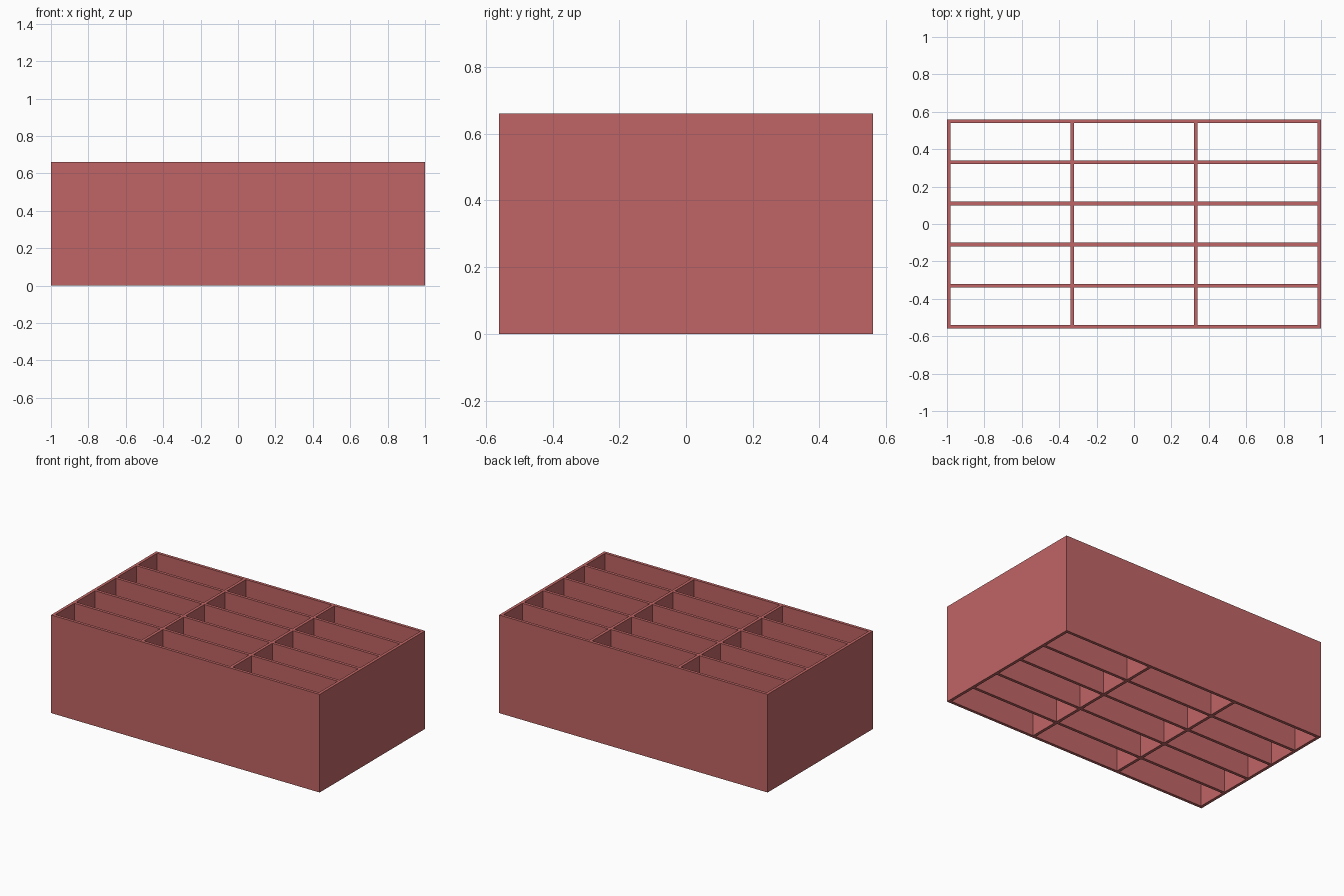
import bpy
import bmesh

cube = bpy.data.objects.get("Cube")
if cube:
    bpy.data.objects.remove(cube, do_unlink=True)

HEIGHT = 0.66
WALL = 0.02
COLUMNS, ROWS = 3, 5
PITCH_X, PITCH_Y = 0.66, 0.22

# One flat colour for the whole tray
red = bpy.data.materials.new("dusty_red")
red.use_nodes = True
colour = (0.53, 0.13, 0.13, 1.0)
red.diffuse_color = colour
red.node_tree.nodes["Principled BSDF"].inputs["Base Color"].default_value = colour


def wall_lines(count, pitch):
    """Both faces of every evenly spaced wall, centred on zero."""
    lines = []
    for i in range(count + 1):
        centre = (i - count / 2) * pitch
        lines += [centre - WALL / 2, centre + WALL / 2]
    return lines


xs = wall_lines(COLUMNS, PITCH_X)
ys = wall_lines(ROWS, PITCH_Y)

# Flat lattice: outer walls and dividers, leaving the compartments open
bm = bmesh.new()
grid = [[bm.verts.new((x, y, 0)) for y in ys] for x in xs]
for i in range(len(xs) - 1):
    for j in range(len(ys) - 1):
        if i % 2 == 0 or j % 2 == 0:
            bm.faces.new((grid[i][j], grid[i + 1][j],
                          grid[i + 1][j + 1], grid[i][j + 1]))

# Raise the lattice to full height, open at top and bottom
raised = bmesh.ops.extrude_face_region(bm, geom=bm.faces[:], use_keep_orig=True)
top_verts = [g for g in raised["geom"] if isinstance(g, bmesh.types.BMVert)]
bmesh.ops.translate(bm, verts=top_verts, vec=(0, 0, HEIGHT))
bmesh.ops.recalc_face_normals(bm, faces=bm.faces[:])

mesh = bpy.data.meshes.new("compartment_grid")
bm.to_mesh(mesh)
bm.free()
mesh.materials.append(red)
tray = bpy.data.objects.new("compartment_grid", mesh)
bpy.context.collection.objects.link(tray)
